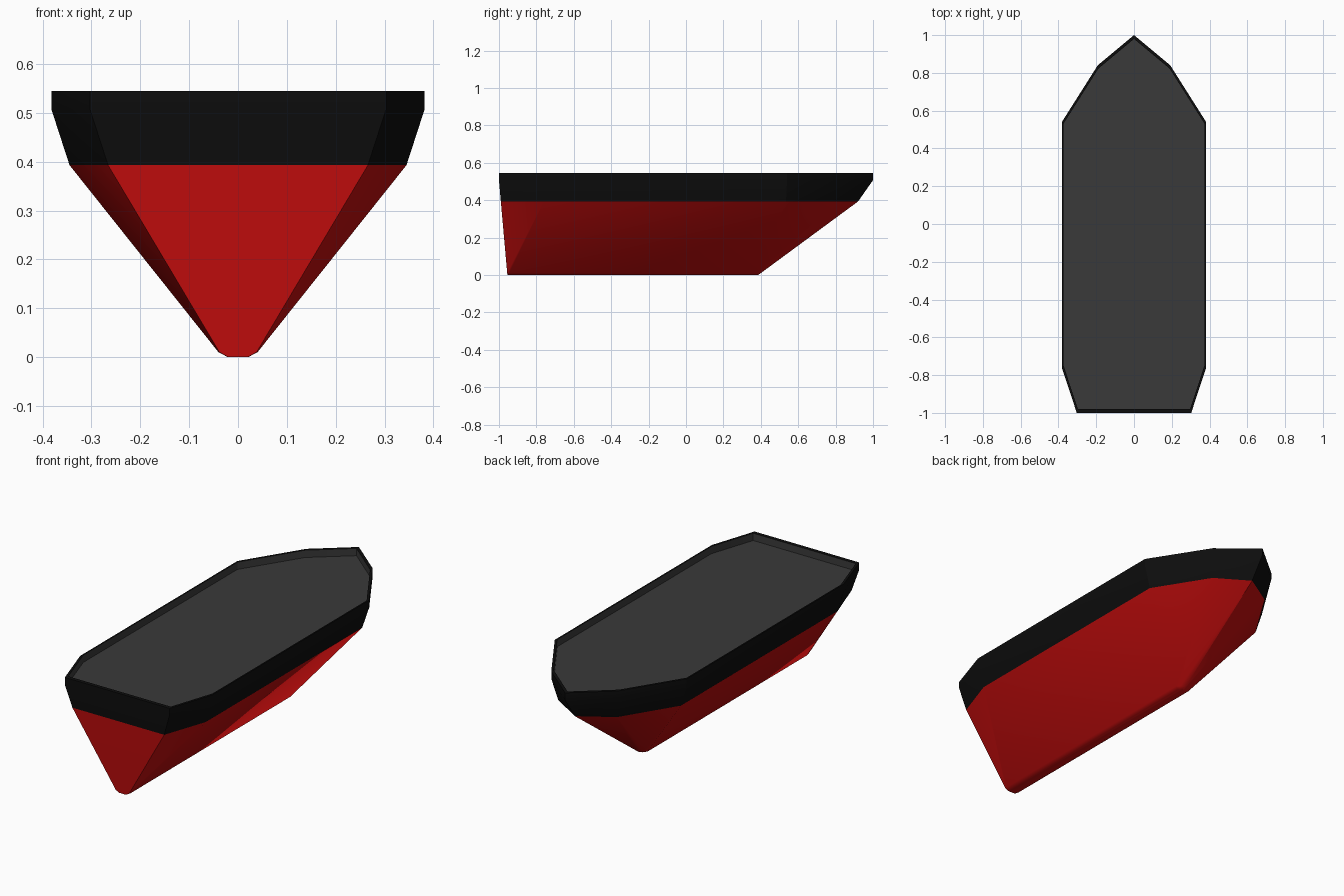
import bpy, bmesh, math

if "Cube" in bpy.data.objects:
    bpy.data.objects.remove(bpy.data.objects["Cube"])


def material(name, rgb):
    m = bpy.data.materials.new(name)
    m.diffuse_color = (*rgb, 1)
    m.use_nodes = True
    m.node_tree.nodes["Principled BSDF"].inputs["Base Color"].default_value = m.diffuse_color
    return m


red = material("hull red", (0.56, 0.004, 0.004))
black = material("bulwark black", (0.004, 0.004, 0.004))
grey = material("deck grey", (0.042, 0.042, 0.042))


def ring(half, z, s=1.0):
    """Full outline from right-hand points running stern to bow (last on x = 0)."""
    pts = half + [(-x, y) for x, y in reversed(half[:-1])]
    return [(x * s, y * s, z) for x, y in pts]


def loft(name, rings, mat, cap_first=False, cap_last=False):
    """Skin stacked rings; the stern closes between last and first points."""
    bm = bmesh.new()
    rows = [[bm.verts.new(p) for p in r] for r in rings]
    n = len(rows[0])
    for a, b in zip(rows, rows[1:]):
        for i in range(n):
            j = (i + 1) % n
            bm.faces.new((a[i], a[j], b[j], b[i]))
    if cap_first:
        bm.faces.new(rows[0][::-1])
    if cap_last:
        bm.faces.new(rows[-1])
    me = bpy.data.meshes.new(name)
    bm.to_mesh(me)
    bm.free()
    me.materials.append(mat)
    ob = bpy.data.objects.new(name, me)
    bpy.context.collection.objects.link(ob)
    bpy.ops.object.select_all(action='DESELECT')
    ob.select_set(True)
    bpy.context.view_layer.objects.active = ob
    bpy.ops.object.shade_smooth_by_angle(angle=math.radians(30))
    return ob


# Right-hand outlines: stern corner, quarter, shoulder, cheek, stem
rail = [(0.303, -1.0), (0.382, -0.76), (0.382, 0.54), (0.192, 0.84), (0, 1.0)]
water = [(0.266, -0.99), (0.345, -0.76), (0.345, 0.535), (0.17, 0.815), (0, 0.92)]
bilge = [(0.038, -0.956), (0.04, -0.945), (0.04, 0.375), (0.025, 0.39), (0, 0.4)]
keel = [(0.02, -0.955), (0.021, -0.945), (0.02, 0.365), (0.012, 0.378), (0, 0.386)]

# Red lower hull
loft("lower_hull", [ring(keel, 0), ring(bilge, 0.01), ring(water, 0.393)],
     red, cap_first=True)

# Black bulwark with a narrow flat lip
loft("bulwark", [ring(water, 0.393), ring(rail, 0.507), ring(rail, 0.545),
                 ring(rail, 0.545, 0.98)], black)

# Grey sunken deck and its inner wall
loft("deck", [ring(rail, 0.545, 0.98), ring(rail, 0.507, 0.98)],
     grey, cap_last=True)
